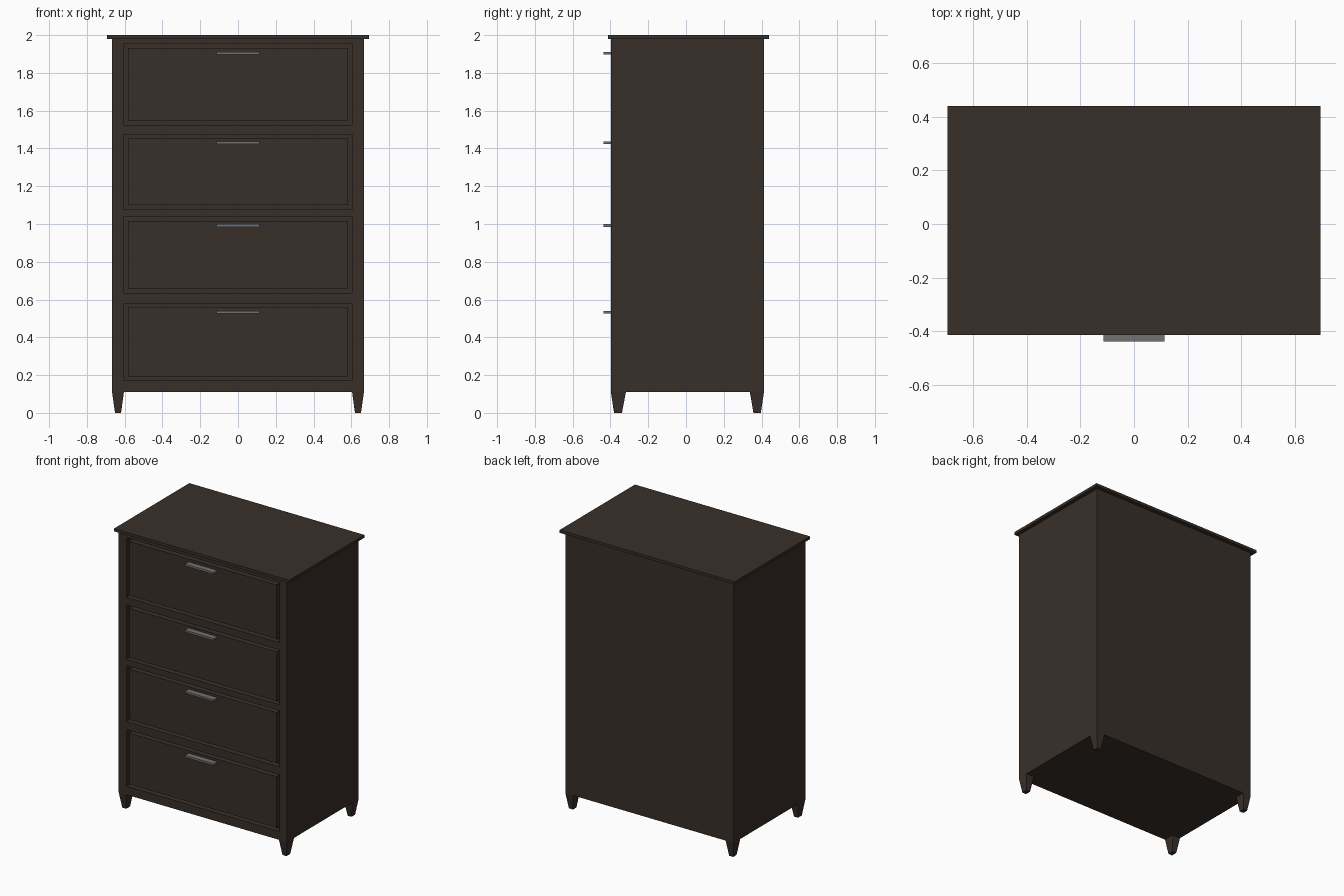
import bpy, bmesh
from mathutils import Vector

if "Cube" in bpy.data.objects:
    bpy.data.objects.remove(bpy.data.objects["Cube"])


def material(name, rgb):
    m = bpy.data.materials.new(name)
    m.diffuse_color = (*rgb, 1)
    m.use_nodes = True
    m.node_tree.nodes["Principled BSDF"].inputs["Base Color"].default_value = m.diffuse_color
    return m


WOOD = material("dark_wood", (0.040, 0.028, 0.022))
METAL = material("grey_metal", (0.17, 0.17, 0.17))


def box_bmesh(x0, x1, y0, y1, z0, z1):
    bm = bmesh.new()
    bmesh.ops.create_cube(bm, size=1)
    for v in bm.verts:
        v.co = Vector((x1 if v.co.x > 0 else x0,
                       y1 if v.co.y > 0 else y0,
                       z1 if v.co.z > 0 else z0))
    return bm


def finish(name, bm, mat):
    bmesh.ops.recalc_face_normals(bm, faces=bm.faces[:])
    me = bpy.data.meshes.new(name)
    bm.to_mesh(me)
    bm.free()
    me.materials.append(mat)
    ob = bpy.data.objects.new(name, me)
    bpy.context.collection.objects.link(ob)
    return ob


W, FRONT, BACK, BASE, TOP = 0.667, -0.398, 0.413, 0.111, 1.98
OPEN_W, GAP, DEPTH = 0.607, 0.024, 0.035
# opening bottom, opening top, handle height
DRAWERS = [(0.172, 0.578, 0.533), (0.635, 1.037, 0.992),
           (1.08, 1.472, 1.43), (1.525, 1.952, 1.904)]

# Carcass: cut the box along the drawer edges, then push the openings in
bm = box_bmesh(-W, W, FRONT, BACK, BASE, TOP)
cuts = [((x, 0, 0), (1, 0, 0)) for x in (-OPEN_W, OPEN_W)]
cuts += [((0, 0, z), (0, 0, 1)) for d in DRAWERS for z in d[:2]]
for co, no in cuts:
    bmesh.ops.bisect_plane(bm, geom=bm.verts[:] + bm.edges[:] + bm.faces[:],
                           plane_co=co, plane_no=no)
openings = []
for f in bm.faces:
    c = f.calc_center_median()
    if abs(c.y - FRONT) < 1e-4 and abs(c.x) < 0.01 \
            and any(a < c.z < b for a, b, _ in DRAWERS):
        openings.append(f)
pushed = bmesh.ops.extrude_discrete_faces(bm, faces=openings)["faces"]
for f in pushed:
    bmesh.ops.translate(bm, verts=f.verts[:], vec=(0, DEPTH, 0))
finish("carcass", bm, WOOD)

# Overhanging top board
finish("top_board", box_bmesh(-0.694, 0.694, -0.413, 0.44, TOP, 2.0), WOOD)

# Drawer fronts set in the openings, each with a bar handle
for i, (z0, z1, hz) in enumerate(DRAWERS, 1):
    px = OPEN_W - GAP
    finish(f"drawer_front_{i}",
           box_bmesh(-px, px, FRONT, FRONT + DEPTH, z0 + 0.02, z1 - 0.02), WOOD)
    finish(f"handle_{i}",
           box_bmesh(-0.114, 0.114, -0.438, FRONT, hz - 0.007, hz + 0.007), METAL)

# Tapered feet: (y range at top, y range at floor)
FEET = {"front": ((FRONT, -0.318), (-0.381, -0.339)),
        "back": ((0.338, BACK), (0.357, 0.396))}
for where, (ty, by) in FEET.items():
    for side, s in (("left", -1), ("right", 1)):
        bm = box_bmesh(0.604, W, ty[0], ty[1], 0, BASE)
        for v in bm.verts:
            if v.co.z < 0.01:
                v.co.x = 0.619 if v.co.x < 0.63 else 0.651
                v.co.y = by[0] if abs(v.co.y - ty[0]) < 1e-4 else by[1]
            v.co.x *= s
        finish(f"{where}_{side}_foot", bm, WOOD)
